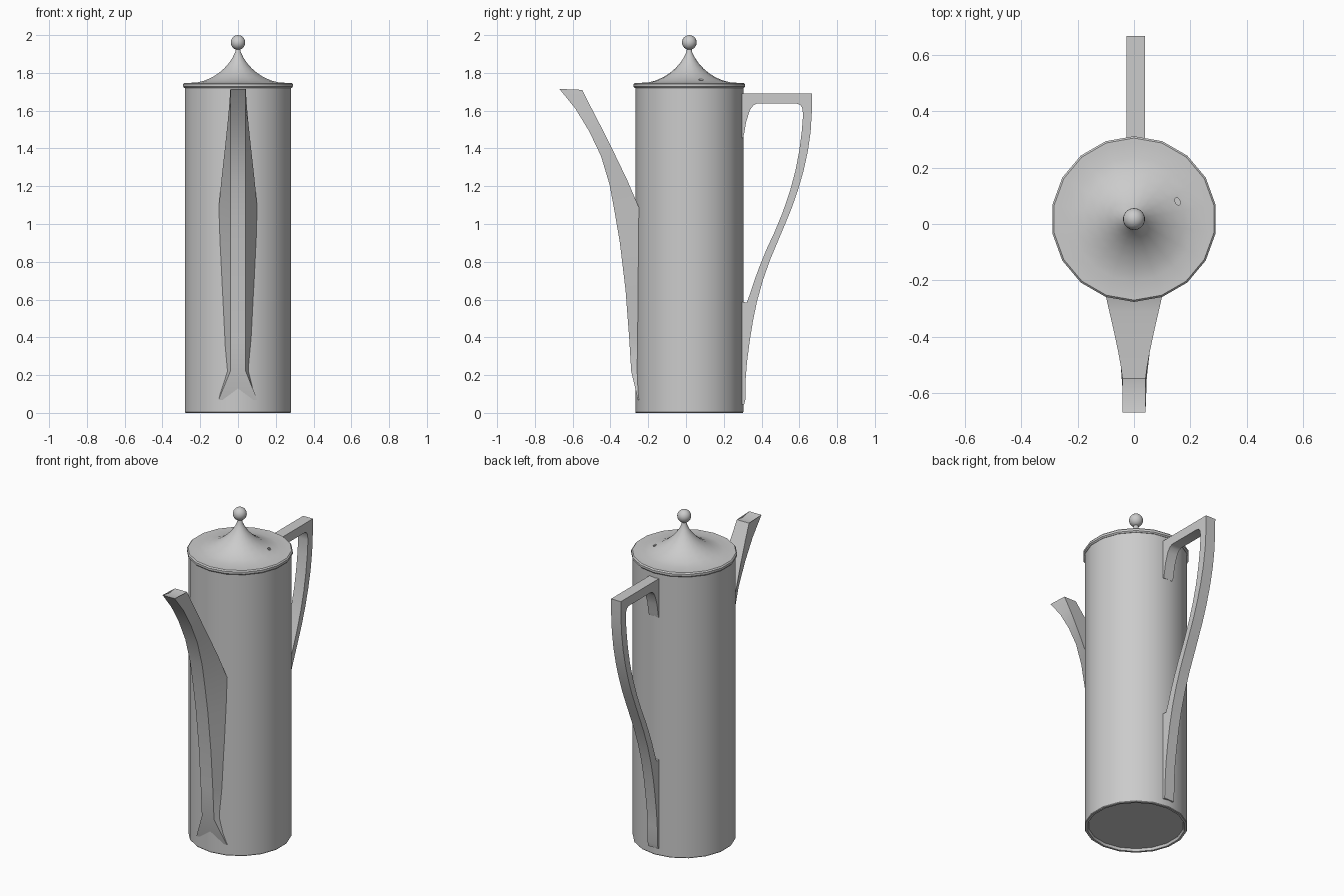
import bpy, bmesh, math
from mathutils import Vector, Matrix

if "Cube" in bpy.data.objects:
    bpy.data.objects.remove(bpy.data.objects["Cube"], do_unlink=True)

CY = 0.0175          # y of the pot's axis
SIDES = 18

grey = bpy.data.materials.new("glazed grey")
grey.use_nodes = True
grey.diffuse_color = (0.6, 0.6, 0.6, 1)
grey.node_tree.nodes["Principled BSDF"].inputs["Base Color"].default_value = (0.6, 0.6, 0.6, 1)


def finish(name, bm, smooth=True):
    """Turn a bmesh into a named, coloured, shaded object."""
    bmesh.ops.remove_doubles(bm, verts=bm.verts, dist=1e-5)
    bmesh.ops.recalc_face_normals(bm, faces=bm.faces)
    mesh = bpy.data.meshes.new(name)
    bm.to_mesh(mesh)
    bm.free()
    mesh.materials.append(grey)
    ob = bpy.data.objects.new(name, mesh)
    bpy.context.collection.objects.link(ob)
    if smooth:
        bpy.ops.object.select_all(action='DESELECT')
        ob.select_set(True)
        bpy.context.view_layer.objects.active = ob
        bpy.ops.object.shade_smooth_by_angle(angle=math.radians(32))
    return ob


def lathe(name, profile, sides=SIDES):
    """Revolve (radius, z) points around the pot's axis, one corner facing +y."""
    bm = bmesh.new()
    verts = [bm.verts.new((0, CY + r, z)) for r, z in profile]
    edges = [bm.edges.new(p) for p in zip(verts, verts[1:])]
    bmesh.ops.spin(bm, geom=verts + edges, cent=(0, CY, 0), axis=(0, 0, 1),
                   angle=math.tau, steps=sides, use_merge=True)
    return finish(name, bm)


# Body: straight cylinder with a shallow recessed base
lathe("body", [(0, 0.015), (0.265, 0.015), (0.270, 0), (0.283, 0), (0.286, 0.004),
               (0.286, 1.725), (0, 1.725)])

# Lid: beaded rim sweeping up into a thin neck
lid = lathe("lid", [(0, 1.72), (0.288, 1.72), (0.2945, 1.727), (0.2945, 1.740), (0.288, 1.747),
                    (0.270, 1.747), (0.220, 1.749), (0.180, 1.759), (0.140, 1.776),
                    (0.105, 1.798), (0.075, 1.823), (0.048, 1.853), (0.028, 1.883),
                    (0.015, 1.91), (0.012, 1.935), (0, 1.935)])

# Steam vent: small oval hole sunk into the lid
bm = bmesh.new()
bmesh.ops.create_cone(bm, cap_ends=True, segments=12, radius1=0.011, radius2=0.011, depth=0.08,
                      matrix=Matrix.Translation((0.155, 0.08, 1.78)) @
                      Matrix.Rotation(math.radians(25), 4, 'Z') @ Matrix.Diagonal((0.8, 1.3, 1, 1)))
cutter = finish("vent_cutter", bm, smooth=False)
cutter.hide_render = True
cut = lid.modifiers.new("vent", 'BOOLEAN')
cut.operation, cut.object, cut.solver = 'DIFFERENCE', cutter, 'EXACT'
bpy.ops.object.select_all(action='DESELECT')
lid.select_set(True)
bpy.context.view_layer.objects.active = lid
while lid.modifiers[0] != cut:
    bpy.ops.object.modifier_move_up(modifier=cut.name)
bpy.ops.object.modifier_apply(modifier=cut.name)
bpy.data.objects.remove(cutter, do_unlink=True)

# Knob: ball on the neck
N = 12
lathe("knob", [(0.039 * math.sin(math.pi * i / N), 1.961 - 0.039 * math.cos(math.pi * i / N))
               for i in range(N + 1)])

# Spout: stations of (front y, front z, front half width, rear y, rear z, rear half width)
stations = [
    (-0.670, 1.715, 0.041, -0.550, 1.710, 0.041),
    (-0.585, 1.610, 0.041, -0.505, 1.622, 0.047),
    (-0.512, 1.490, 0.041, -0.455, 1.525, 0.056),
    (-0.450, 1.360, 0.041, -0.375, 1.365, 0.073),
    (-0.405, 1.210, 0.041, -0.310, 1.230, 0.088),
    (-0.377, 1.060, 0.041, -0.248, 1.085, 0.102),
    (-0.350, 0.900, 0.041, -0.245, 0.900, 0.099),
    (-0.320, 0.650, 0.041, -0.245, 0.650, 0.088),
    (-0.301, 0.400, 0.041, -0.245, 0.400, 0.077),
    (-0.290, 0.220, 0.041, -0.245, 0.220, 0.062),
    (-0.254, 0.068, 0.103, -0.230, 0.068, 0.103),
]
bm = bmesh.new()
rows = []
for fy, fz, fw, ry, rz, rw in stations:
    rows.append([bm.verts.new(p) for p in
                 ((-fw, fy, fz), (fw, fy, fz), (rw, ry, rz), (-rw, ry, rz))])
# dished lip across the mouth
lip = [bm.verts.new((s * 0.041, -0.605, 1.702)) for s in (-1, 1)]
top = rows[0]
bm.faces.new((top[0], top[1], lip[1], lip[0]))
bm.faces.new((lip[0], lip[1], top[2], top[3]))
bm.faces.new((top[1], lip[1], top[2]))
bm.faces.new((lip[0], top[0], top[3]))
for a, b in zip(rows, rows[1:]):
    for i in range(4):
        bm.faces.new((a[i], a[(i + 1) % 4], b[(i + 1) % 4], b[i]))
bm.faces.new(rows[-1])
finish("spout", bm)

# Handle: side outline in (y, z), given thickness across x
outline = [
    (0.280, 1.692), (0.668, 1.692), (0.666, 1.590), (0.660, 1.490), (0.645, 1.385),
    (0.622, 1.280), (0.593, 1.180), (0.560, 1.085), (0.525, 1.000), (0.485, 0.905),
    (0.445, 0.810), (0.408, 0.705), (0.377, 0.595), (0.355, 0.490), (0.338, 0.385),
    (0.323, 0.270), (0.316, 0.180), (0.314, 0.070), (0.308, 0.045), (0.280, 0.040),
    (0.280, 0.588), (0.322, 0.585), (0.337, 0.625), (0.365, 0.710), (0.393, 0.785),
    (0.428, 0.870), (0.470, 0.960), (0.513, 1.065), (0.552, 1.180), (0.580, 1.285),
    (0.600, 1.390), (0.613, 1.490), (0.620, 1.580), (0.615, 1.615), (0.605, 1.631),
    (0.587, 1.637), (0.375, 1.637), (0.355, 1.627), (0.338, 1.602), (0.318, 1.540),
    (0.308, 1.480), (0.302, 1.455), (0.280, 1.455),
]
bm = bmesh.new()
side = bm.faces.new([bm.verts.new((-0.027, y, z)) for y, z in outline])
ext = bmesh.ops.extrude_face_region(bm, geom=[side], use_keep_orig=True)
bmesh.ops.translate(bm, vec=Vector((0.066, 0, 0)),
                    verts=[v for v in ext["geom"] if isinstance(v, bmesh.types.BMVert)])
finish("handle", bm)
